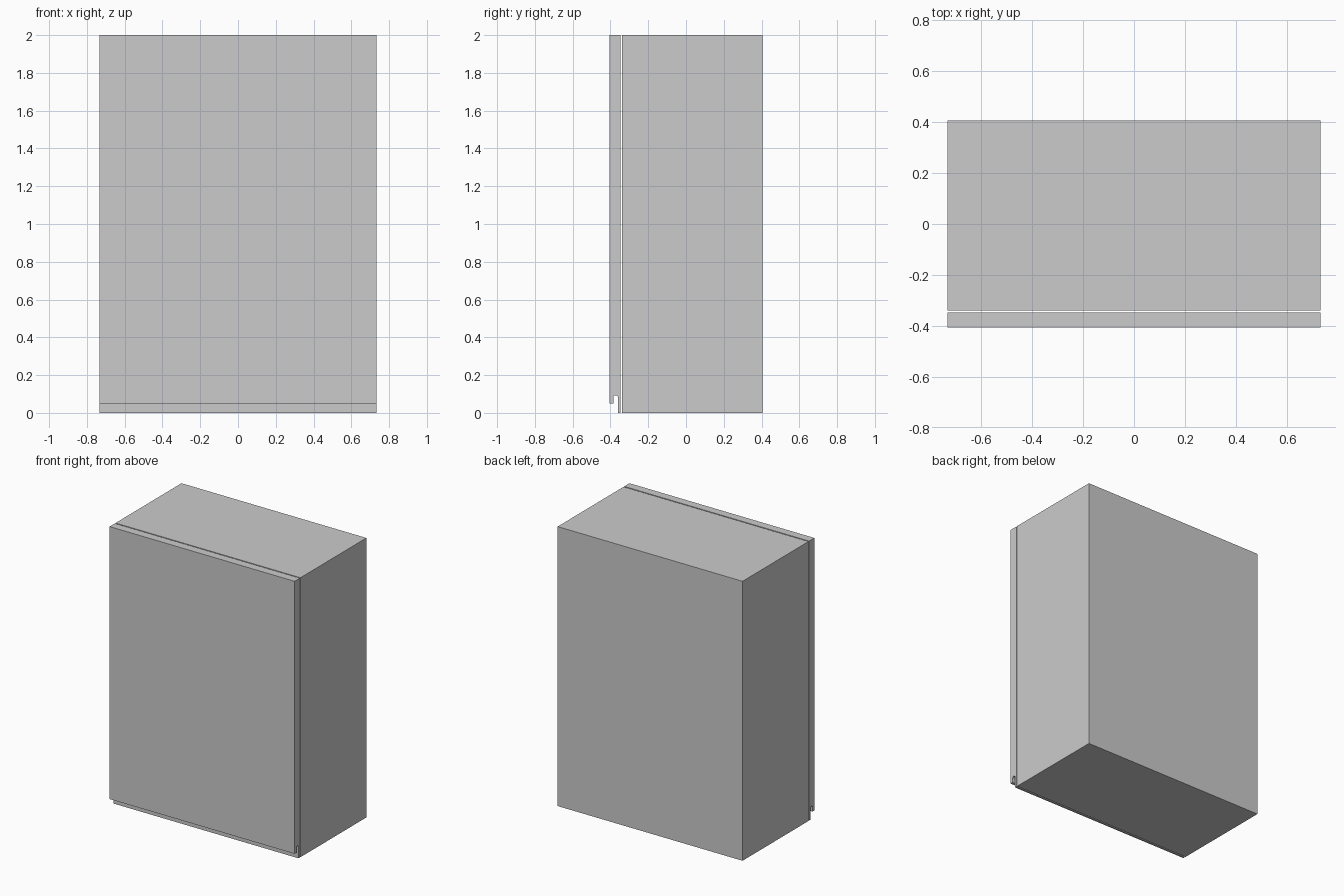
import bpy, bmesh

if "Cube" in bpy.data.objects:
    bpy.data.objects.remove(bpy.data.objects["Cube"])

HALF_W = 0.732


def extrude_profile(name, profile):
    """Sweep a (y, z) outline across the full width along x."""
    bm = bmesh.new()
    face = bm.faces.new([bm.verts.new((-HALF_W, y, z)) for y, z in profile])
    out = bmesh.ops.extrude_face_region(bm, geom=[face])
    verts = [g for g in out["geom"] if isinstance(g, bmesh.types.BMVert)]
    bmesh.ops.translate(bm, verts=verts, vec=(2 * HALF_W, 0, 0))
    bmesh.ops.recalc_face_normals(bm, faces=bm.faces)
    mesh = bpy.data.meshes.new(name)
    bm.to_mesh(mesh)
    bm.free()
    obj = bpy.data.objects.new(name, mesh)
    bpy.context.collection.objects.link(obj)
    return obj


# Main cabinet block
extrude_profile("cabinet_body", [(-0.339, 0), (0.406, 0), (0.406, 2), (-0.339, 2)])

# Front door panel: thin gap behind it, finger groove along its lower edge
extrude_profile("front_panel", [
    (-0.406, 2), (-0.406, 0.05), (-0.385, 0.05),
    (-0.385, 0.086), (-0.379, 0.093), (-0.366, 0.093), (-0.36, 0.086),
    (-0.36, 0), (-0.347, 0), (-0.347, 2),
])
